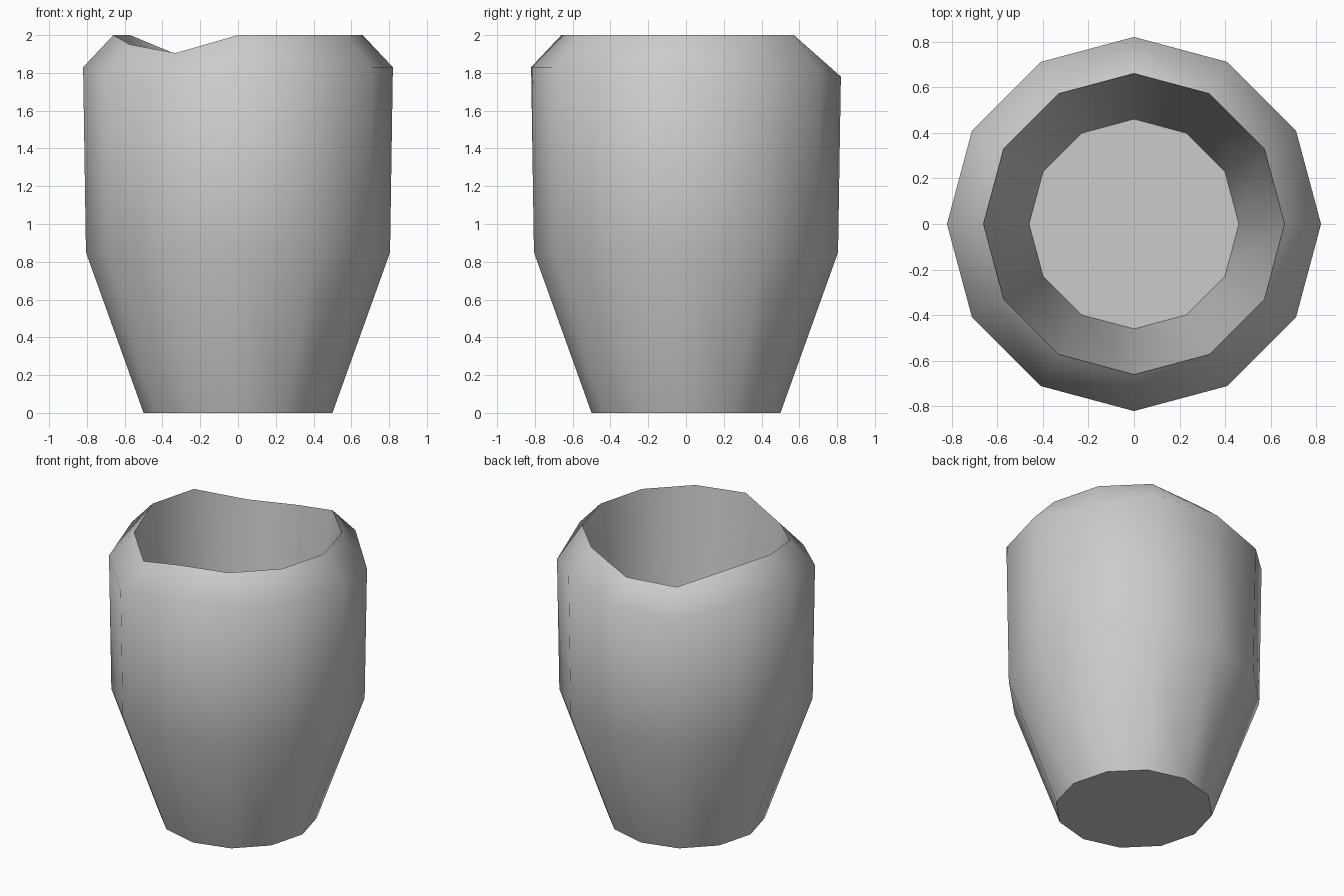
import bpy
import bmesh
from math import sin, cos, radians

SIDES = 12

# Remove the default cube
cube = bpy.data.objects.get("Cube")
if cube:
    bpy.data.objects.remove(cube, do_unlink=True)

# Clay material
clay = bpy.data.materials.new("grey_clay")
clay.use_nodes = True
colour = (0.6, 0.6, 0.6, 1)
clay.diffuse_color = colour
clay.node_tree.nodes["Principled BSDF"].inputs["Base Color"].default_value = colour

# Profile rings: radius, height, and dents by corner (clockwise from the back)
RINGS = [
    (0.50, 0.00, {}),
    (0.805, 0.85, {}),
    (0.82, 1.83, {0: 0.05, 2: 0.075, 7: 0.10, 8: 0.05, 11: 0.09}),
    (0.66, 2.00, {0: 0.085, 7: 0.095, 8: 0.05, 11: 0.10}),
    (0.46, 0.10, {}),
]


def ring(bm, radius, height, dents):
    """Add one ring of corners, lowered where the vase is worn."""
    verts = []
    for i in range(SIDES):
        a = radians(360 / SIDES * i)
        z = height - dents.get(i, 0)
        verts.append(bm.verts.new((radius * sin(a), radius * cos(a), z)))
    return verts


# Vase: outer wall, worn rim, inner wall, and the two floors
bm = bmesh.new()
rings = [ring(bm, *r) for r in RINGS]
for low, high in zip(rings, rings[1:]):
    for i in range(SIDES):
        j = (i + 1) % SIDES
        bm.faces.new((low[i], high[i], high[j], low[j]))
bm.faces.new(rings[0])
bm.faces.new(rings[-1][::-1])
bmesh.ops.recalc_face_normals(bm, faces=bm.faces)

mesh = bpy.data.meshes.new("vase")
bm.to_mesh(mesh)
bm.free()
mesh.materials.append(clay)
vase = bpy.data.objects.new("vase", mesh)
bpy.context.collection.objects.link(vase)

# Smooth walls, crisp rim and base
bpy.ops.object.select_all(action='DESELECT')
vase.select_set(True)
bpy.context.view_layer.objects.active = vase
bpy.ops.object.shade_smooth_by_angle(angle=radians(60))
